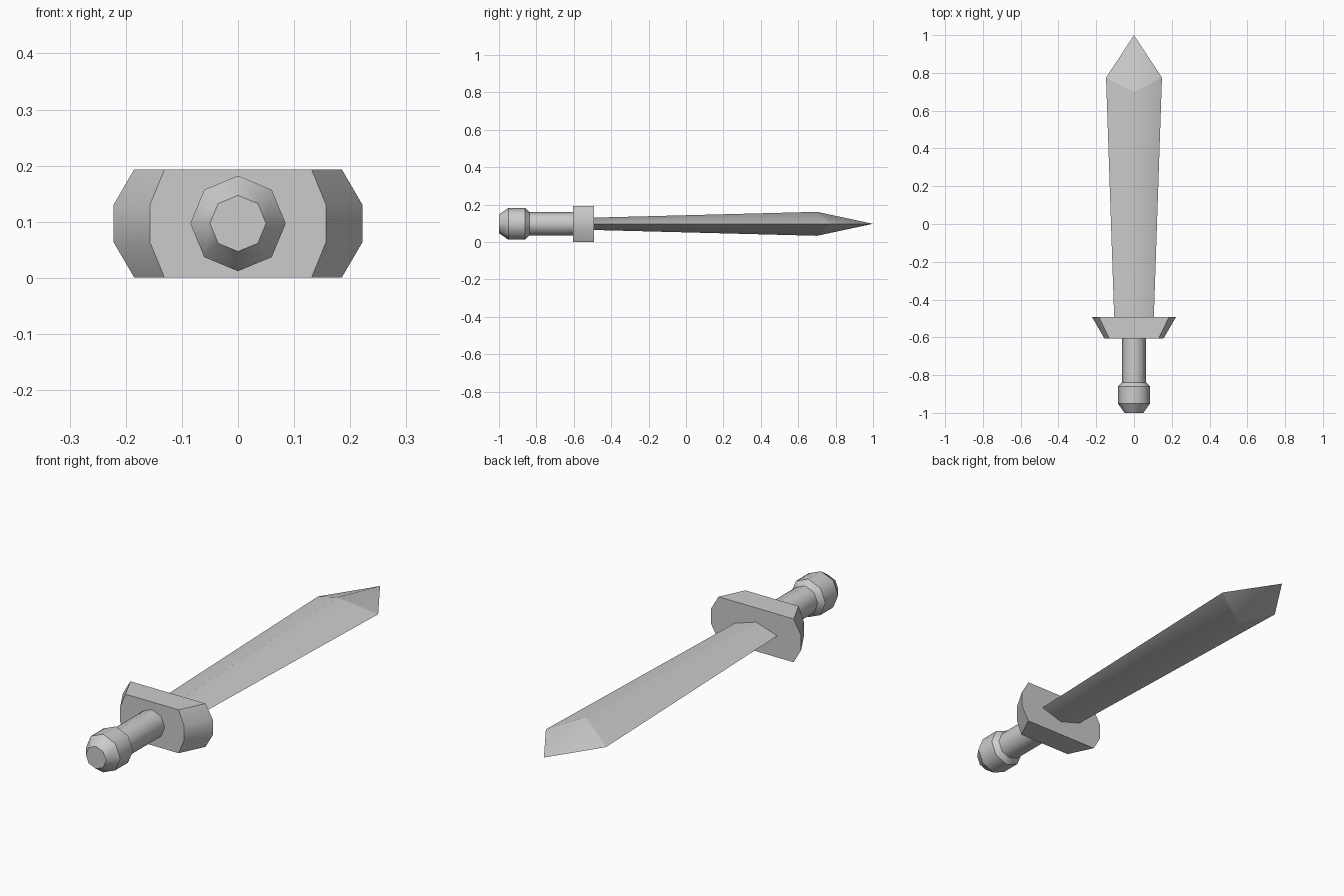
import bpy
import bmesh
from math import sin, cos, pi, radians

cube = bpy.data.objects.get("Cube")
if cube:
    bpy.data.objects.remove(cube)

MID = 0.097  # height of the long axis

steel = bpy.data.materials.new("plain grey")
steel.use_nodes = True
GREY = (0.6, 0.6, 0.6, 1)
steel.diffuse_color = GREY
steel.node_tree.nodes["Principled BSDF"].inputs["Base Color"].default_value = GREY


def loft(name, rings, cap_start=True, cap_end=True):
    """Skin rings of (x, y, z) points; rings and steep corners stay sharp."""
    bm = bmesh.new()
    loops = [[bm.verts.new((x, y, z + MID)) for x, y, z in ring] for ring in rings]
    n = len(loops[0])
    for a, b in zip(loops, loops[1:]):
        for i in range(n):
            j = (i + 1) % n
            bm.faces.new((a[i], a[j], b[j], b[i]))
    if cap_start:
        bm.faces.new(loops[0])
    if cap_end:
        bm.faces.new(loops[-1])
    for loop in loops:
        for i in range(n):
            edge = bm.edges.get((loop[i], loop[(i + 1) % n]))
            edge.smooth = False
    bmesh.ops.remove_doubles(bm, verts=bm.verts, dist=0.0001)
    bmesh.ops.recalc_face_normals(bm, faces=bm.faces)
    for face in bm.faces:
        face.smooth = True
    for edge in bm.edges:
        if edge.calc_face_angle(0) > radians(52):
            edge.smooth = False
    mesh = bpy.data.meshes.new(name)
    bm.to_mesh(mesh)
    bm.free()
    mesh.materials.append(steel)
    obj = bpy.data.objects.new(name, mesh)
    bpy.context.collection.objects.link(obj)
    return obj


def octagon(y, r):
    return [(r * cos(i * pi / 4), y, r * sin(i * pi / 4)) for i in range(8)]


def guard_ring(y, top, side):
    """Bar outline with chamfered ends, mirrored in both directions."""
    quarter = [(side, 0.033), (top, 0.0965)]
    half = quarter + [(-x, z) for x, z in reversed(quarter)]
    return [(x, y, z) for x, z in half] + [(-x, y, -z) for x, z in half]


def diamond(y_ridge, y_edge, half_width, half_height):
    return [(half_width, y_edge, 0), (0, y_ridge, half_height),
            (-half_width, y_edge, 0), (0, y_ridge, -half_height)]


# Pommel and grip
loft("pommel", [octagon(y, r) for y, r in
                ((-1, 0.05), (-0.95, 0.085), (-0.86, 0.085), (-0.838, 0.063))],
     cap_end=False)
loft("grip", [octagon(-0.838, 0.063), octagon(-0.6, 0.063)], False, False)

# Flared cross guard
loft("guard", [guard_ring(-0.605, 0.131, 0.157), guard_ring(-0.493, 0.185, 0.222)])

# Blade, widening to a pointed tip
loft("blade", [diamond(-0.493, -0.493, 0.105, 0.033),
               diamond(0.7, 0.775, 0.148, 0.064),
               diamond(1, 1, 0, 0)], False, False)
